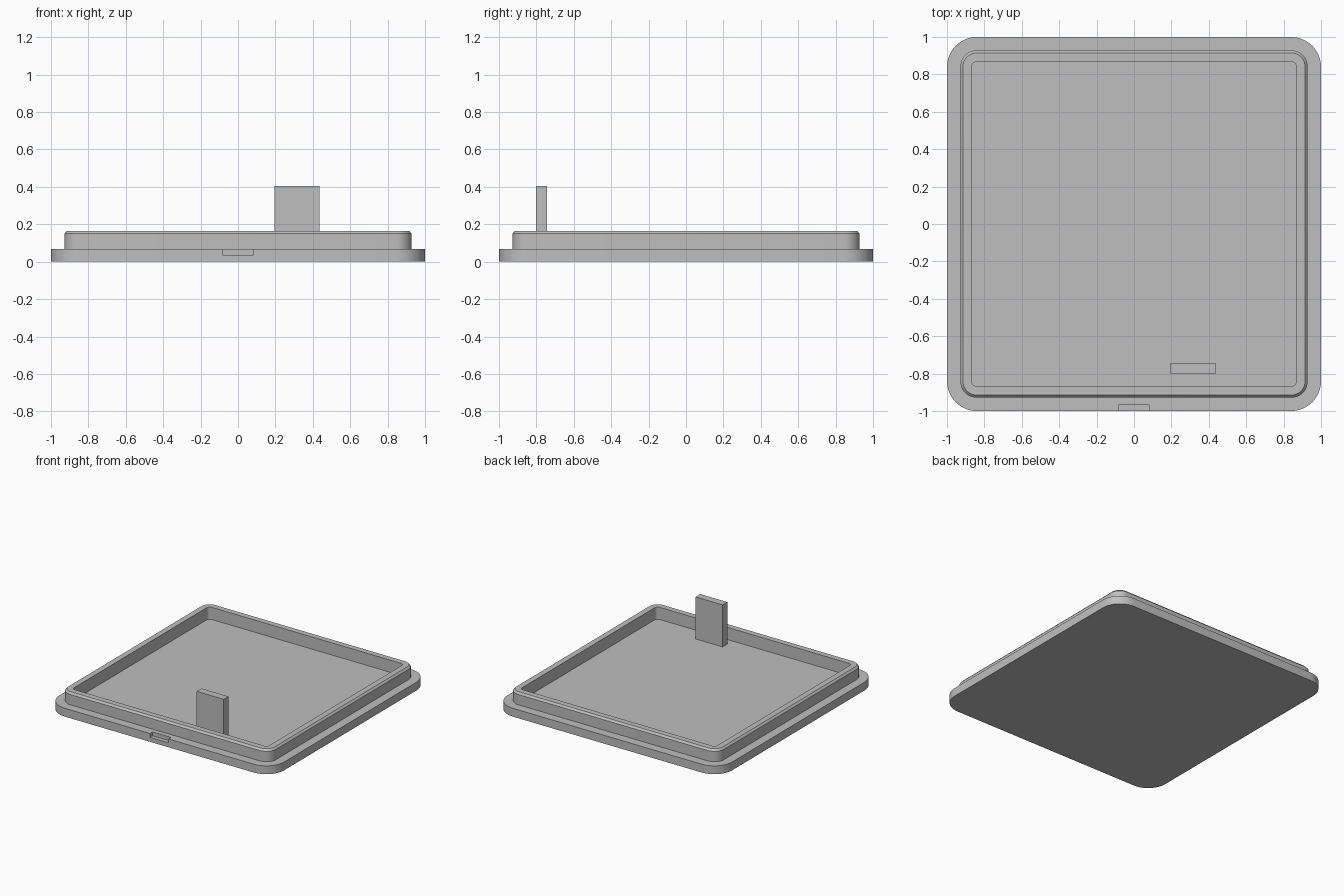
import bpy, bmesh, math

cube = bpy.data.objects.get("Cube")
if cube:
    bpy.data.objects.remove(cube, do_unlink=True)

grey = bpy.data.materials.new("plain_grey")
grey.use_nodes = True
COLOUR = (0.52, 0.52, 0.52, 1)
grey.diffuse_color = COLOUR
grey.node_tree.nodes["Principled BSDF"].inputs["Base Color"].default_value = COLOUR


def finish(name, bm):
    bmesh.ops.recalc_face_normals(bm, faces=bm.faces)
    mesh = bpy.data.meshes.new(name)
    bm.to_mesh(mesh)
    bm.free()
    mesh.materials.append(grey)
    obj = bpy.data.objects.new(name, mesh)
    bpy.context.collection.objects.link(obj)
    return obj


def rounded_square(bm, half, radius, z, steps=12):
    """Ring of vertices round a square with rounded corners."""
    ring = []
    c = half - radius
    for corner, (sx, sy) in enumerate([(1, 1), (-1, 1), (-1, -1), (1, -1)]):
        for i in range(steps + 1):
            a = math.pi / 2 * (corner + i / steps)
            ring.append(bm.verts.new((sx * c + radius * math.cos(a),
                                      sy * c + radius * math.sin(a), z)))
    return ring


def box(name, x, y, z):
    bm = bmesh.new()
    bmesh.ops.create_cube(bm, size=1)
    for v in bm.verts:
        for axis, (lo, hi) in enumerate((x, y, z)):
            v.co[axis] = lo if v.co[axis] < 0 else hi
    return finish(name, bm)


# Lid: plate, then raised hollow lip with a chamfered rim, then inner floor
PLATE, RIM = 0.067, 0.165
profile = [(1, 0.16, 0), (1, 0.16, PLATE), (0.928, 0.085, PLATE),
           (0.928, 0.085, 0.15), (0.914, 0.071, RIM),
           (0.868, 0.028, RIM), (0.868, 0.028, PLATE)]
bm = bmesh.new()
rings = [rounded_square(bm, *p) for p in profile]
for low, high in zip(rings, rings[1:]):
    n = len(low)
    for i in range(n):
        j = (i + 1) % n
        bm.faces.new((low[i], low[j], high[j], high[i]))
bm.faces.new(rings[0][::-1])
bm.faces.new(rings[-1])
lid = finish("lid", bm)

# Pry notch cut into the front edge of the plate
cutter = box("notch_cutter", (-0.083, 0.083), (-1.1, -0.967), (0.036, 0.1))
cutter.hide_render = True
cut = lid.modifiers.new("pry_notch", "BOOLEAN")
cut.operation = "DIFFERENCE"
cut.solver = "EXACT"
cut.object = cutter
bpy.ops.object.select_all(action="DESELECT")
bpy.context.view_layer.objects.active = lid
lid.select_set(True)
bpy.ops.object.modifier_apply(modifier=cut.name)
bpy.data.objects.remove(cutter, do_unlink=True)
bpy.ops.object.shade_smooth_by_angle(angle=math.radians(30))

# Upright tab standing on the inner floor
box("upright_tab", (0.195, 0.435), (-0.803, -0.743), (PLATE - 0.01, 0.405))
